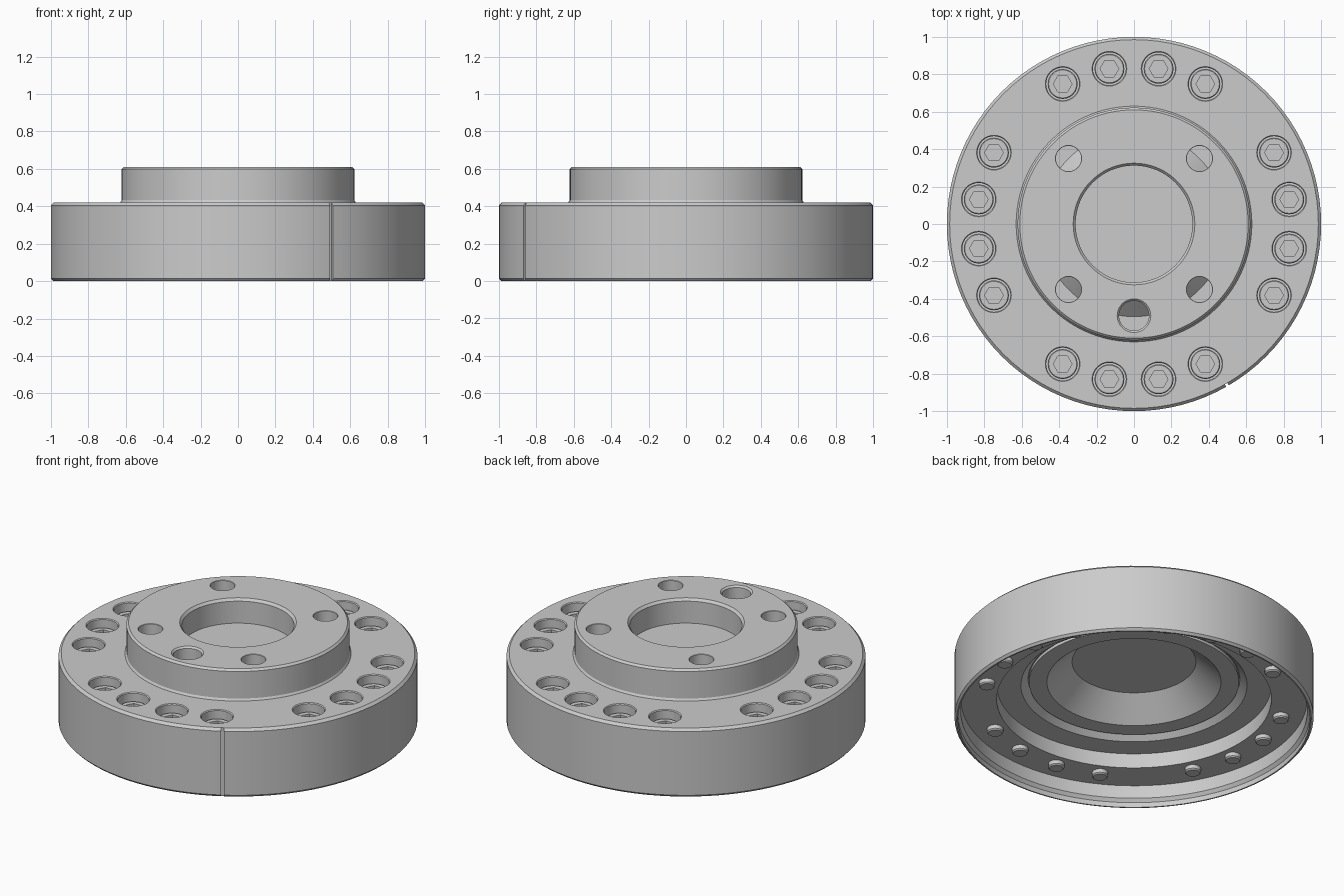
import bpy, bmesh
from math import sin, cos, pi, radians
from mathutils import Matrix

if "Cube" in bpy.data.objects:
    bpy.data.objects.remove(bpy.data.objects["Cube"])

metal = bpy.data.materials.new("grey_metal")
metal.use_nodes = True
metal.diffuse_color = (0.6, 0.6, 0.6, 1)
metal.node_tree.nodes["Principled BSDF"].inputs["Base Color"].default_value = (0.6, 0.6, 0.6, 1)


def hex_factor(angle):
    """Radius multiplier that turns a circle into a hexagon."""
    return cos(pi / 6) / cos(angle % (pi / 3) - pi / 6)


def lathe(bm, profile, segments, x=0, y=0):
    """Revolve (r, z) points into bm; a third item marks a hexagonal ring."""
    rings = []
    for r, z, *hexagonal in profile:
        if r == 0:
            rings.append([bm.verts.new((x, y, z))])
            continue
        ring = []
        for i in range(segments):
            a = 2 * pi * i / segments
            rr = r * hex_factor(a) if hexagonal else r
            ring.append(bm.verts.new((x + rr * cos(a), y + rr * sin(a), z)))
        rings.append(ring)
    for lower, upper in zip(rings, rings[1:]):
        for i in range(segments):
            j = (i + 1) % segments
            if len(lower) == 1:
                bm.faces.new((lower[0], upper[i], upper[j]))
            elif len(upper) == 1:
                bm.faces.new((lower[i], lower[j], upper[0]))
            else:
                bm.faces.new((lower[i], lower[j], upper[j], upper[i]))


def make_object(name, bm):
    bmesh.ops.recalc_face_normals(bm, faces=bm.faces)
    mesh = bpy.data.meshes.new(name)
    bm.to_mesh(mesh)
    bm.free()
    mesh.materials.append(metal)
    obj = bpy.data.objects.new(name, mesh)
    bpy.context.collection.objects.link(obj)
    return obj


def smooth(obj):
    bpy.ops.object.select_all(action="DESELECT")
    obj.select_set(True)
    bpy.context.view_layer.objects.active = obj
    bpy.ops.object.shade_smooth_by_angle(angle=radians(28))


def drill(bm, x, y, r, bottom, top, bevel=0.008):
    """Cutter for a round hole with a small countersunk rim."""
    lathe(bm, [(0, bottom), (r, bottom), (r, top - bevel), (r + bevel, top),
               (r + bevel, top + 0.03), (0, top + 0.03)], 32, x, y)


RIM_TOP, HUB_TOP = 0.42, 0.61
BOLT_CIRCLE = 0.84
bolt_angles = [radians(q * 90 + a) for q in range(4) for a in (9, 27, 63, 81)]
bolt_spots = [(BOLT_CIRCLE * cos(a), BOLT_CIRCLE * sin(a)) for a in bolt_angles]

# Flange body: pocketed hub, wide rim and stepped hollow underside
bm = bmesh.new()
lathe(bm, [
    (0, 0.46), (0.312, 0.46), (0.312, 0.595), (0.325, HUB_TOP),
    (0.61, HUB_TOP), (0.622, 0.598), (0.622, 0.432), (0.63, RIM_TOP),
    (0.985, RIM_TOP), (1, 0.405), (1, 0.013), (0.988, 0),
    (0.98, 0), (0.98, 0.03), (0.965, 0.05), (0.965, 0.13),
    (0.765, 0.13), (0.765, 0.22), (0.63, 0.22), (0.59, 0.26),
    (0.49, 0.26), (0.35, 0.39), (0, 0.39)], 96)
body = make_object("flange_body", bm)

# Cutters: bolt counterbores, hub holes and the side index slot
bm = bmesh.new()
for x, y in bolt_spots:
    drill(bm, x, y, 0.088, 0.27, RIM_TOP, 0.005)
for sx in (-1, 1):
    for sy in (-1, 1):
        drill(bm, sx * 0.35, sy * 0.35, 0.068, 0.2, HUB_TOP, 0.002)
drill(bm, 0, -0.49, 0.08, 0.2, HUB_TOP, 0.01)
slot_turn = Matrix.Rotation(radians(-60), 4, "Z")
bmesh.ops.create_cube(bm, size=1, matrix=slot_turn @ Matrix.Translation((1.005, 0, 0.2))
                      @ Matrix.Diagonal((0.04, 0.016, 0.6, 1)))
cutter = make_object("hole_cutter", bm)
cutter.hide_render = True

cut = body.modifiers.new("holes", "BOOLEAN")
cut.operation = "DIFFERENCE"
cut.solver = "EXACT"
cut.object = cutter
bpy.context.view_layer.update()
graph = bpy.context.evaluated_depsgraph_get()
cut_mesh = bpy.data.meshes.new_from_object(body.evaluated_get(graph))
body.modifiers.clear()
body.data = cut_mesh
bpy.data.objects.remove(cutter)
smooth(body)

# Domed cover closing the hub from below, visible through the hub holes
bm = bmesh.new()
lathe(bm, [(0, 0.37), (0.345, 0.37), (0.485, 0.24), (0.585, 0.24),
           (0.585, 0.258), (0.495, 0.258), (0.355, 0.388), (0, 0.388)], 96)
smooth(make_object("domed_cover", bm))

# Socket-head bolts, with tips standing out under the rim plate
bm = bmesh.new()
for x, y in bolt_spots:
    lathe(bm, [(0, 0.1), (0.038, 0.1), (0.045, 0.107), (0.045, 0.265),
               (0.08, 0.265), (0.08, 0.365), (0.075, 0.37),
               (0.05, 0.37, True), (0.05, 0.33, True), (0, 0.33)], 24, x, y)
smooth(make_object("socket_bolts", bm))
